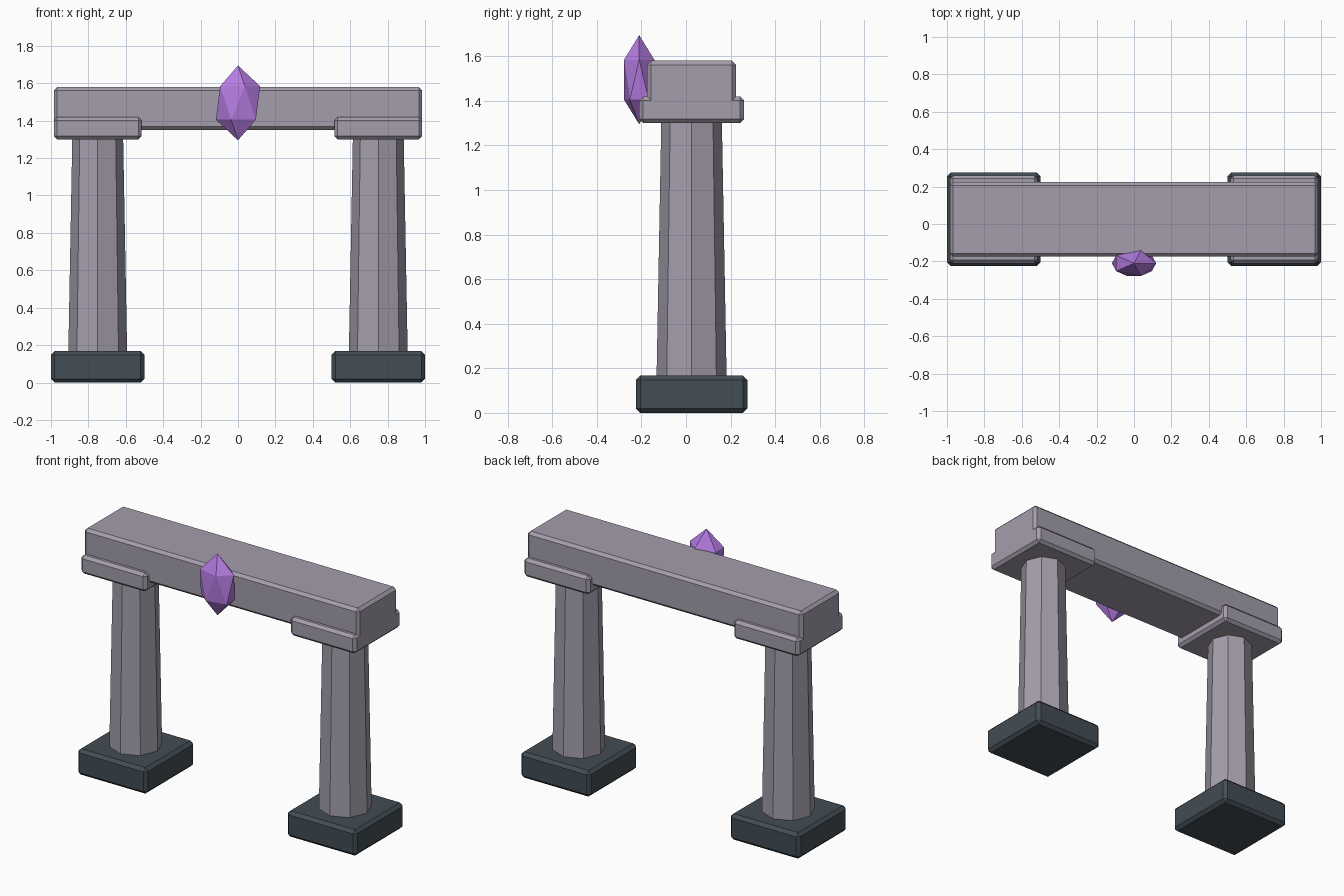
import bpy

if "Cube" in bpy.data.objects:
    bpy.data.objects.remove(bpy.data.objects["Cube"])

Y = 0.025  # centre line of the stonework


def material(name, colour):
    m = bpy.data.materials.new(name)
    m.diffuse_color = (*colour, 1)
    m.use_nodes = True
    m.node_tree.nodes["Principled BSDF"].inputs["Base Color"].default_value = m.diffuse_color
    return m


STONE = material("stone", (0.37, 0.34, 0.41))
SLATE = material("slate", (0.055, 0.075, 0.09))
PURPLE = material("purple", (0.46, 0.2, 0.75))


def finish(name, mat):
    ob = bpy.context.object
    ob.name = ob.data.name = name
    ob.data.materials.append(mat)
    return ob


def block(name, x, size, z0, z1, mat, bevel=0.018):
    """Box with chamfered edges between heights z0 and z1."""
    bpy.ops.mesh.primitive_cube_add(size=1, location=(x, Y, (z0 + z1) / 2))
    ob = finish(name, mat)
    ob.scale = (size[0], size[1], z1 - z0)
    bpy.ops.object.transform_apply(location=False, rotation=False, scale=True)
    mod = ob.modifiers.new("chamfer", 'BEVEL')
    mod.width = bevel
    mod.segments = 1
    return ob


# Two pillars: slate plinth, tapered octagonal column, stone capital
for side, x in (("left", -0.75), ("right", 0.75)):
    block(f"{side}_plinth", x, (0.5, 0.5), 0.0, 0.168, SLATE, 0.02)
    z0, z1 = 0.01, 1.36
    bpy.ops.mesh.primitive_cone_add(vertices=8, radius1=0.16, radius2=0.135,
                                    depth=z1 - z0, location=(x, Y, (z0 + z1) / 2))
    finish(f"{side}_column", STONE)
    block(f"{side}_capital", x, (0.47, 0.47), 1.30, 1.42, STONE)

# Lintel spanning both capitals
block("lintel", 0, (1.97, 0.4), 1.35, 1.58, STONE)

# Faceted crystal set in the front of the lintel
bpy.ops.mesh.primitive_ico_sphere_add(subdivisions=1, radius=1, location=(0, -0.21, 1.495))
crystal = finish("crystal", PURPLE)
crystal.scale = (0.132, 0.08, 0.2)
bpy.ops.object.transform_apply(location=False, rotation=False, scale=True)
